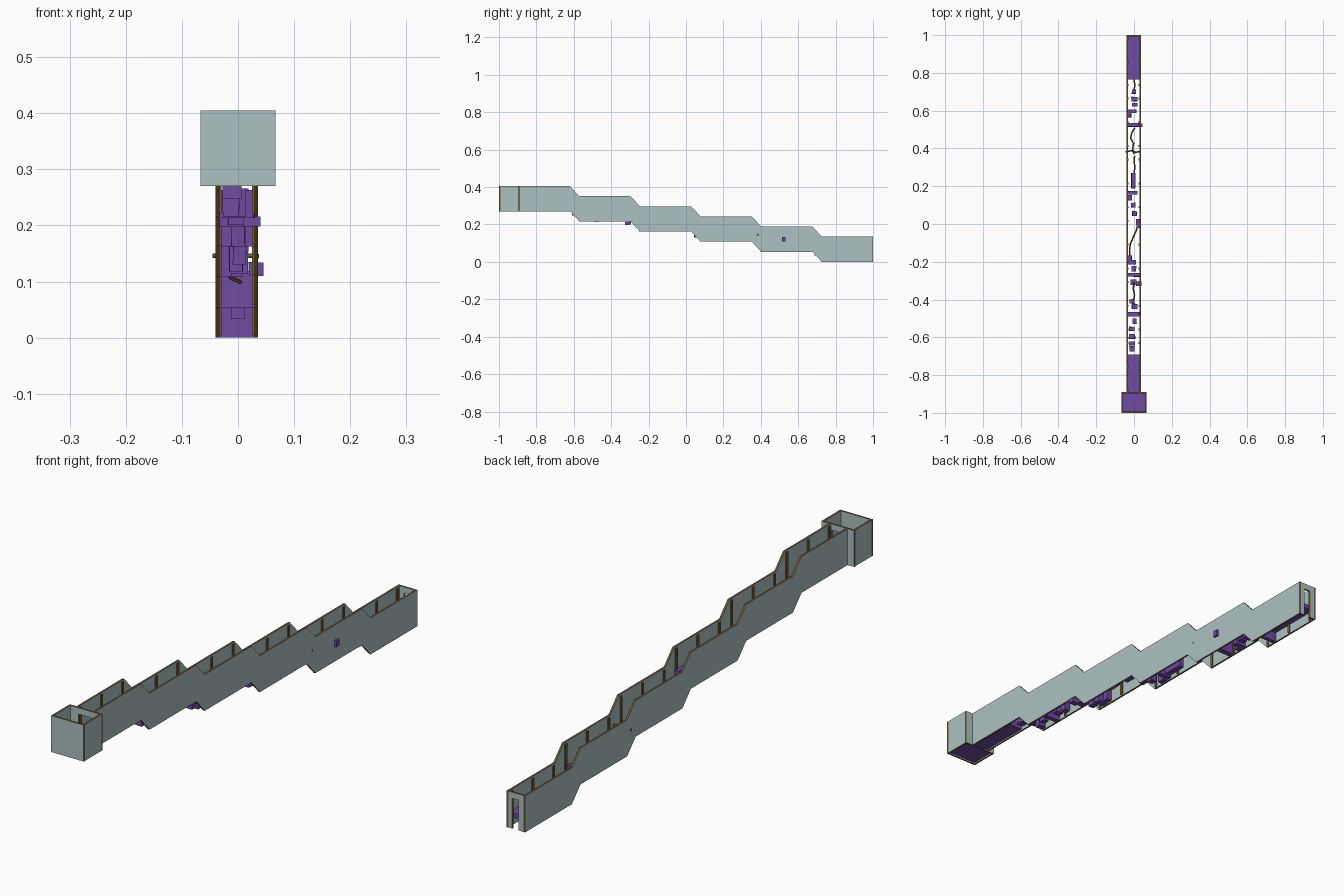
import bpy, bmesh, math, random
from mathutils import Vector, Matrix

if "Cube" in bpy.data.objects:
    bpy.data.objects.remove(bpy.data.objects["Cube"])
random.seed(4)

def mat(name, c):
    m = bpy.data.materials.new(name)
    m.diffuse_color = (*c, 1)
    m.use_nodes = True
    m.node_tree.nodes["Principled BSDF"].inputs["Base Color"].default_value = m.diffuse_color
    return m

GREEN = mat("wall_green", (0.42, 0.53, 0.53))
BROWN = mat("timber_brown", (0.19, 0.11, 0.04))
PURPLE = mat("stone_purple", (0.16, 0.07, 0.36))
H, DROP, T = 0.135, 0.054, 0.007
XL, XR = -0.040, 0.036            # outer wall faces
STARTS = [-0.62 + 0.324 * i for i in range(5)]   # where each drop begins

def base(y):
    """Height of the wall foot at y."""
    z = 0.27
    for s in STARTS:
        z -= DROP * min(max((y - s) / 0.05, 0), 1)
    return z

def finish(name, bm, mats):
    bmesh.ops.recalc_face_normals(bm, faces=bm.faces[:])
    me = bpy.data.meshes.new(name)
    bm.to_mesh(me)
    bm.free()
    for m in mats:
        me.materials.append(m)
    ob = bpy.data.objects.new(name, me)
    bpy.context.collection.objects.link(ob)
    return ob

def prism(name, pts, direction, side=GREEN, edge=BROWN):
    """Extrude a flat outline; big faces get side, cut edges get edge."""
    bm = bmesh.new()
    f = bm.faces.new([bm.verts.new(p) for p in pts])
    r = bmesh.ops.extrude_face_region(bm, geom=[f])
    d = Vector(direction)
    bmesh.ops.translate(bm, vec=d, verts=[v for v in r["geom"] if isinstance(v, bmesh.types.BMVert)])
    bm.normal_update()
    for f in bm.faces:
        f.material_index = 0 if abs(f.normal.dot(d.normalized())) > 0.9 else 1
    return finish(name, bm, [side, edge])

def box(name, x0, x1, y0, y1, z0, z1, m, jitter=0):
    bm = bmesh.new()
    bmesh.ops.create_cube(bm, size=1)
    for v in bm.verts:
        v.co = Vector(((x0 + x1) / 2 + v.co.x * (x1 - x0),
                       (y0 + y1) / 2 + v.co.y * (y1 - y0),
                       (z0 + z1) / 2 + v.co.z * (z1 - z0)))
        v.co += Vector((random.uniform(-1, 1), random.uniform(-1, 1), 0)) * jitter
    return finish(name, bm, [m])

# Stepped side walls
ys = [-0.89] + [y for s in STARTS for y in (s, s + 0.05)] + [1.0]
for name, x in (("left_wall", XL), ("right_wall", XR - T)):
    outline = [(x, y, base(y)) for y in ys] + [(x, y, base(y) + H) for y in reversed(ys)]
    prism(name, outline, (T, 0, 0))

# Cross walls with a tall doorway slot
def slotted_wall(name, x0, x1, y, z, s=0.013):
    pts = [(x0, z), (-s, z), (-s, z + 0.112), (s, z + 0.112), (s, z), (x1, z), (x1, z + H), (x0, z + H)]
    prism(name, [(px, y, pz) for px, pz in pts], (0, T, 0))

slotted_wall("end_wall", XL + T, XR - T, 1 - T, 0)

# Front tower: solid on three sides, doorway towards the passage
W = 0.067
slotted_wall("tower_rear_wall", -W, W, -0.89 - T, 0.27, 0.026)
prism("tower_front_wall", [(-W, -1, 0.27), (W, -1, 0.27), (W, -1, 0.405), (-W, -1, 0.405)], (0, T, 0))
for name, x in (("tower_left_wall", -W), ("tower_right_wall", W - T)):
    prism(name, [(x, -1 + T, 0.27), (x, -0.89 - T, 0.27), (x, -0.89 - T, 0.405), (x, -1 + T, 0.405)], (T, 0, 0))

# Floors
box("tower_floor", -W + T, W - T, -1 + T, -0.89 - T, 0.275, 0.30, PURPLE)
box("upper_floor", XL + T, XR - T, -0.895, -0.69, 0.275, 0.30, PURPLE)
box("lower_floor", XL + T, XR - T, 0.765, 1 - T, 0.038, 0.055, PURPLE)
box("lower_floor_riser", XL + T, XR - T, 0.765, 0.78, 0.0, 0.04, PURPLE)

# Inner wall posts
edges = [-0.89] + STARTS + [0.99]
for i in range(6):
    a, b = edges[i] + (0.05 if i else 0), edges[i + 1]
    for k in (0.04, 0.5, 0.96):
        y = a + (b - a) * k
        z = base(y)
        for side, x in (("left", XL + T), ("right", XR - T - 0.004)):
            box(side + "_post", x, x + 0.004, y - 0.005, y + 0.005, z + 0.004, z + H - 0.006, BROWN)

# Stepping stones: y, x, width, depth, lift, height
STONES = [
    (-0.66, -.01, .026, .028, .005, .035), (-0.632, -.01, .03, .02, 0, .035),
    (-0.595, -.01, .034, .026, .005, .04), (-0.555, -.012, .028, .022, 0, .04),
    (-0.515, .003, .022, .028, 0, .05), (-0.478, -.003, .064, .02, -.003, .05),
    (-0.435, .004, .03, .026, 0, .05), (-0.41, -.012, .026, .022, .005, .045),
    (-0.308, -.002, .03, .026, -.015, .045), (-0.27, -.003, .064, .02, .01, .045),
    (-0.237, 0, .024, .028, 0, .05), (-0.203, -.01, .04, .024, 0, .05),
    (-0.185, -.022, .022, .035, .005, .045), (0.003, .022, .02, .05, 0, .05),
    (0.057, .003, .022, .026, 0, .055), (0.1, -.004, .024, .024, .01, .05),
    (0.14, -.024, .024, .03, 0, .055), (0.165, -.008, .05, .018, .005, .05),
    (0.23, -.003, .022, .08, 0, .05), (0.525, -.002, .066, .02, .0, .065),
    (0.58, -.024, .018, .03, 0, .05), (0.597, -.01, .045, .018, 0, .05),
    (0.632, .004, .028, .02, 0, .05), (0.662, .002, .034, .022, 0, .055),
    (0.7, 0, .024, .022, 0.005, .05),
]
for y, x, w, d, lift, h in STONES:
    z = max(base(y) + lift, 0)
    box("stepping_stone", x - w / 2, x + w / 2, y - d / 2, y + d / 2, z, z + h, PURPLE, 0.0015)
box("stone_side_stub", 0.02, 0.045, 0.513, 0.531, 0.11, 0.134, PURPLE)
box("stone_side_stub", 0.01, 0.04, -0.327, -0.305, 0.198, 0.216, PURPLE)

# Crooked balance branches
def branch(name, pts, r=0.004):
    cu = bpy.data.curves.new(name, "CURVE")
    cu.dimensions = "3D"
    cu.bevel_depth = r
    cu.bevel_resolution = 0
    cu.use_fill_caps = True
    sp = cu.splines.new("POLY")
    sp.points.add(len(pts) - 1)
    for p, c in zip(sp.points, pts):
        p.co = (*c, 1)
    cu.materials.append(BROWN)
    bpy.context.collection.objects.link(bpy.data.objects.new(name, cu))

def along(name, ya, yb, xs, lift=0.045):
    """Branch running down the passage through the given x offsets."""
    za, zb = base(ya) + lift, base(yb) + lift
    n = len(xs) - 1
    branch(name, [(x, ya + (yb - ya) * i / n, za + (zb - za) * i / n) for i, x in enumerate(xs)])

along("middle_branch", -0.18, 0.0, [-.02, -.024, -.02, -.005, .012, .02])
along("low_branch", 0.27, 0.36, [0, .005, 0, .003])
along("wavy_branch", 0.37, 0.51, [0, -.008, -.002, -.018, -.012, .004])
along("last_branch", 0.70, 0.77, [0, .004, 0])
along("high_branch", -0.41, -0.31, [-.004, .003, -.004, 0])
branch("cross_branch", [(-.045, .382, .146), (-.015, .388, .144), (.01, .38, .147), (.037, .385, .145)])
